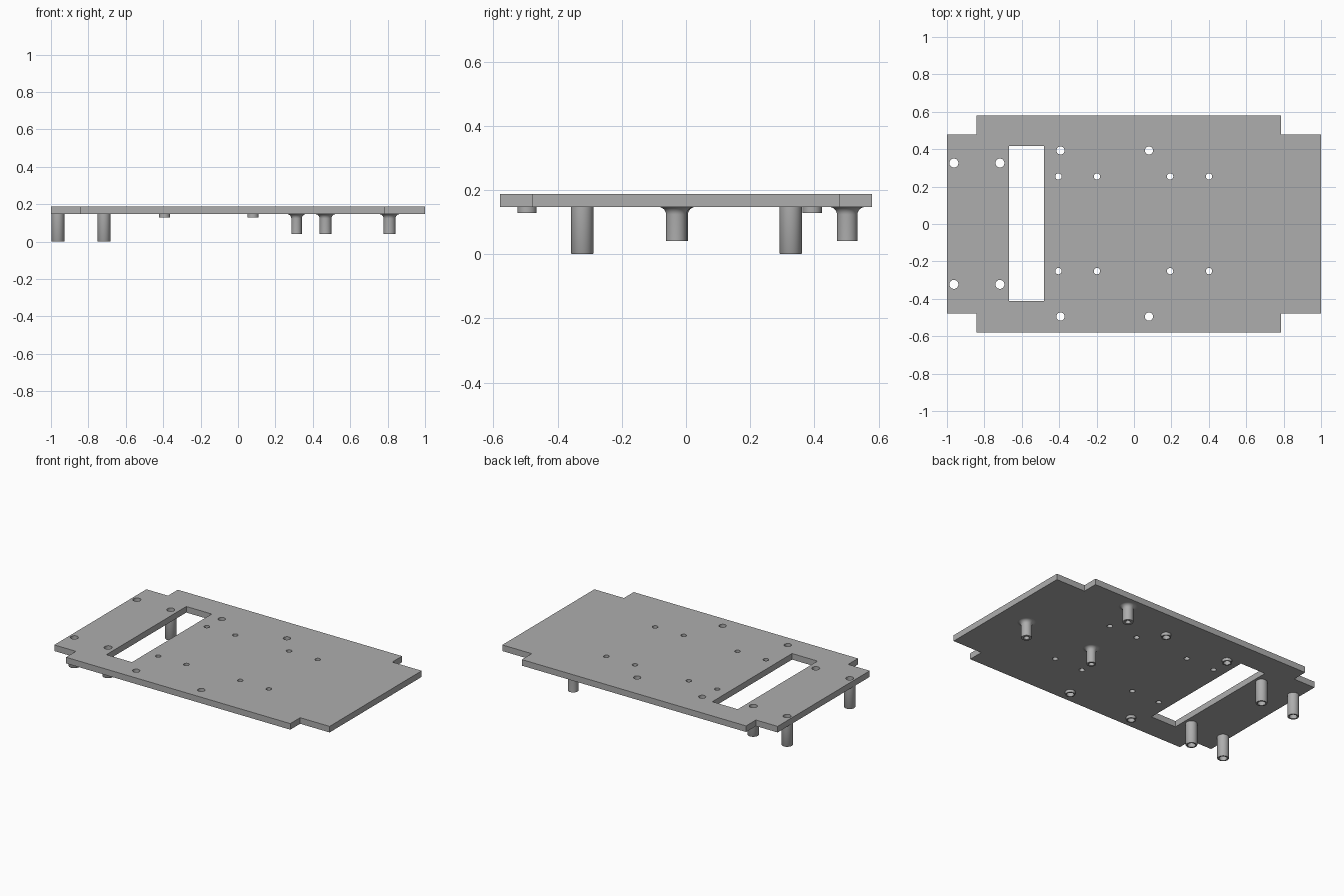
import bpy, bmesh, math
from mathutils import Vector, Matrix

cube = bpy.data.objects.get("Cube")
if cube:
    bpy.data.objects.remove(cube, do_unlink=True)

GREY = (0.42, 0.42, 0.42, 1)
grey = bpy.data.materials.new("plain grey")
grey.use_nodes = True
grey.diffuse_color = GREY
grey.node_tree.nodes["Principled BSDF"].inputs["Base Color"].default_value = GREY

BOTTOM, TOP = 0.147, 0.187          # faces of the plate
SEGMENTS = 32

# Hole positions, each a small grid of x and y values
LONG = [(x, y) for x in (-0.963, -0.717) for y in (-0.323, 0.326)]
SHORT = [(x, y) for x in (-0.393, 0.08) for y in (-0.495, 0.393)]
SCREW = [(x, y) for x in (-0.404, -0.198, 0.193, 0.401) for y in (-0.252, 0.254)]
FLARED = [(0.81, -0.03, 0.032), (0.468, 0.502, 0.032), (0.313, -0.022, 0.028)]


def circle(center, radius):
    steps = [2 * math.pi * i / SEGMENTS for i in range(SEGMENTS)]
    return [(center[0] + radius * math.cos(a), center[1] + radius * math.sin(a)) for a in steps]


def rectangle(x0, x1, y0, y1):
    return [(x0, y0), (x1, y0), (x1, y1), (x0, y1)]


def smooth(obj):
    bpy.ops.object.select_all(action="DESELECT")
    obj.select_set(True)
    bpy.context.view_layer.objects.active = obj
    bpy.ops.object.shade_smooth_by_angle(angle=math.radians(35))


def plate(name, loops):
    """Flat sheet whose first loop is the outline and the rest are openings."""
    curve = bpy.data.curves.new(name, "CURVE")
    curve.dimensions = "2D"
    curve.fill_mode = "BOTH"
    curve.extrude = (TOP - BOTTOM) / 2
    for loop in loops:
        spline = curve.splines.new("POLY")
        spline.points.add(len(loop) - 1)
        for point, (x, y) in zip(spline.points, loop):
            point.co = (x, y, 0, 1)
        spline.use_cyclic_u = True
    curve.materials.append(grey)
    obj = bpy.data.objects.new(name, curve)
    obj.location.z = (TOP + BOTTOM) / 2
    bpy.context.collection.objects.link(obj)
    bpy.ops.object.select_all(action="DESELECT")
    obj.select_set(True)
    bpy.context.view_layer.objects.active = obj
    bpy.ops.object.convert(target="MESH")
    bm = bmesh.new()
    bm.from_mesh(obj.data)
    bmesh.ops.remove_doubles(bm, verts=bm.verts, dist=0.0001)
    bmesh.ops.recalc_face_normals(bm, faces=bm.faces)
    bm.to_mesh(obj.data)
    bm.free()
    smooth(obj)


def lathe(name, profile, x, y):
    """Spin a closed (radius, height) profile about a vertical axis."""
    bm = bmesh.new()
    verts = [bm.verts.new((r, 0, z)) for r, z in profile]
    edges = [bm.edges.new((verts[i - 1], v)) for i, v in enumerate(verts)]
    bmesh.ops.spin(bm, geom=verts + edges, cent=(0, 0, 0), axis=(0, 0, 1),
                   angle=2 * math.pi, steps=SEGMENTS, use_duplicate=False)
    bmesh.ops.remove_doubles(bm, verts=bm.verts, dist=0.0001)
    bmesh.ops.recalc_face_normals(bm, faces=bm.faces)
    mesh = bpy.data.meshes.new(name)
    bm.to_mesh(mesh)
    bm.free()
    mesh.materials.append(grey)
    obj = bpy.data.objects.new(name, mesh)
    obj.location = (x, y, 0)
    bpy.context.collection.objects.link(obj)
    smooth(obj)


# Base plate: notched corners, long slot and round holes
X0, X1, NOTCH0, NOTCH1 = -1, 1, -0.843, 0.786
END, SIDE = 0.478, 0.58
front_edge = [(X0, -END), (NOTCH0, -END), (NOTCH0, -SIDE),
              (NOTCH1, -SIDE), (NOTCH1, -END), (X1, -END)]
outline = front_edge + [(x, -y) for x, y in reversed(front_edge)]
slot = rectangle(-0.667, -0.482, -0.412, 0.416)
holes = [circle(p, 0.024) for p in LONG]
holes += [circle(p, 0.022) for p in SHORT]
holes += [circle(p, 0.017) for p in SCREW]
plate("base_plate", [outline, slot] + holes)

# Long hollow legs and short hollow bosses under the plate
for x, y in LONG:
    lathe("long_standoff", [(0.024, BOTTOM), (0.024, 0), (0.033, 0), (0.035, 0.003),
                            (0.035, BOTTOM)], x, y)
for x, y in SHORT:
    lathe("short_boss", [(0.022, BOTTOM), (0.022, 0.128), (0.03, 0.128), (0.03, BOTTOM)], x, y)

# Posts with a rounded flare at the plate and a blind hole in the tip
FILLET = 0.024
for x, y, radius in FLARED:
    flare = []
    for i in range(9):
        a = math.pi / 2 * i / 8
        flare.append((radius + FILLET * (1 - math.cos(a)),
                      BOTTOM - FILLET * (1 - math.sin(a))))
    lathe("flared_post", [(0.017, BOTTOM), (0.017, 0.041), (radius, 0.041)] + flare, x, y)
